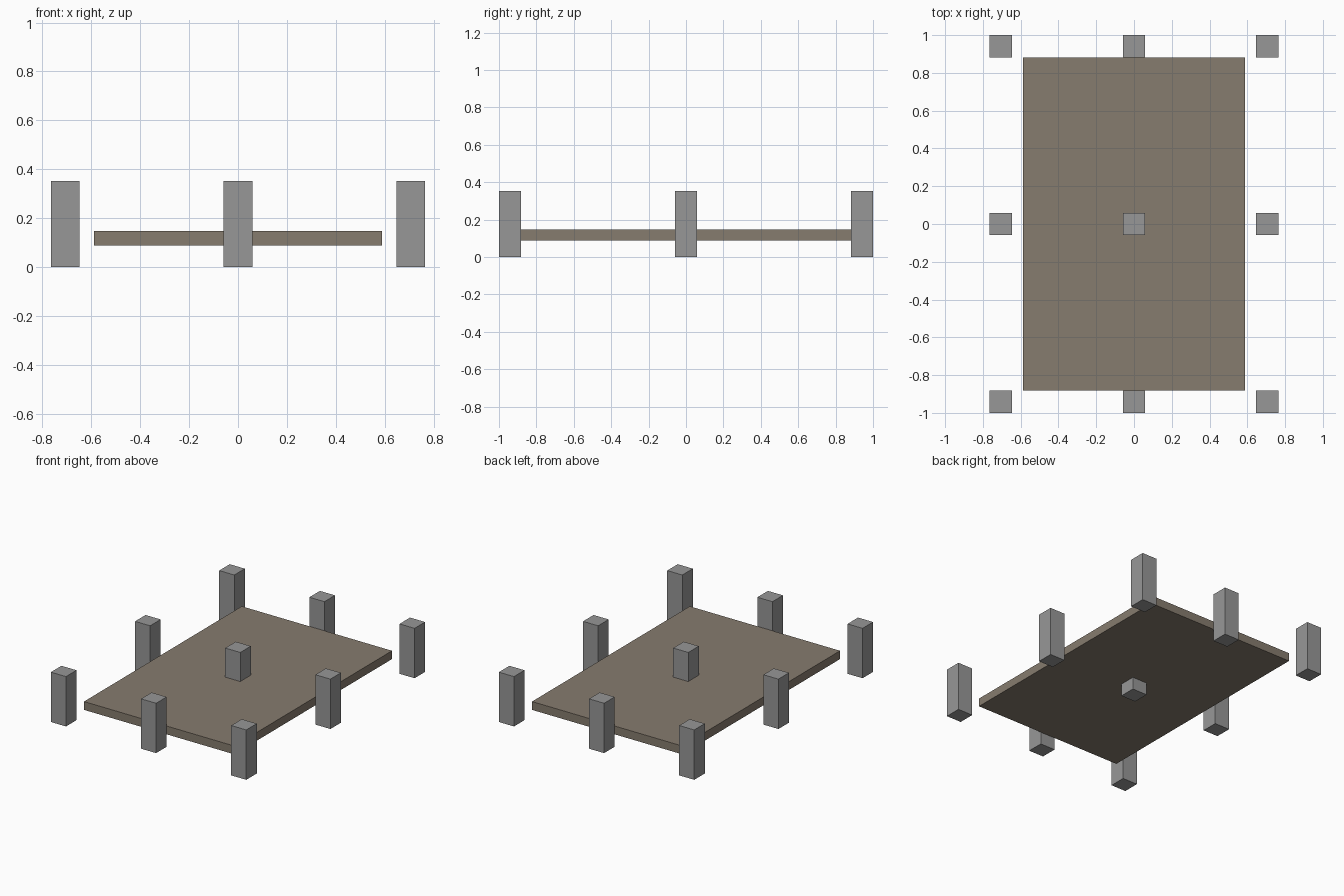
import bpy

if "Cube" in bpy.data.objects:
    bpy.data.objects.remove(bpy.data.objects["Cube"])

U = 2 / 34  # module: post is 2 x 2 x 6 modules


def material(name, rgb):
    m = bpy.data.materials.new(name)
    m.diffuse_color = (*rgb, 1)
    m.use_nodes = True
    m.node_tree.nodes["Principled BSDF"].inputs["Base Color"].default_value = m.diffuse_color
    return m


def box(name, centre, size, mat):
    bpy.ops.mesh.primitive_cube_add(size=1, location=centre)
    ob = bpy.context.object
    ob.name = name
    ob.scale = size
    bpy.ops.object.transform_apply(location=False, rotation=False, scale=True)
    ob.data.materials.append(mat)
    return ob


stone = material("grey stone", (0.31, 0.31, 0.31))
wood = material("brown grey wood", (0.24, 0.20, 0.157))

# Flat deck
box("deck", (0, 0, 2 * U), (20 * U, 30 * U, U), wood)

# Three by three grid of posts, the middle one passing through the deck
for i, x in enumerate((-12 * U, 0, 12 * U)):
    for j, y in enumerate((-16 * U, 0, 16 * U)):
        box(f"post_{i}_{j}", (x, y, 3 * U), (2 * U, 2 * U, 6 * U), stone)
